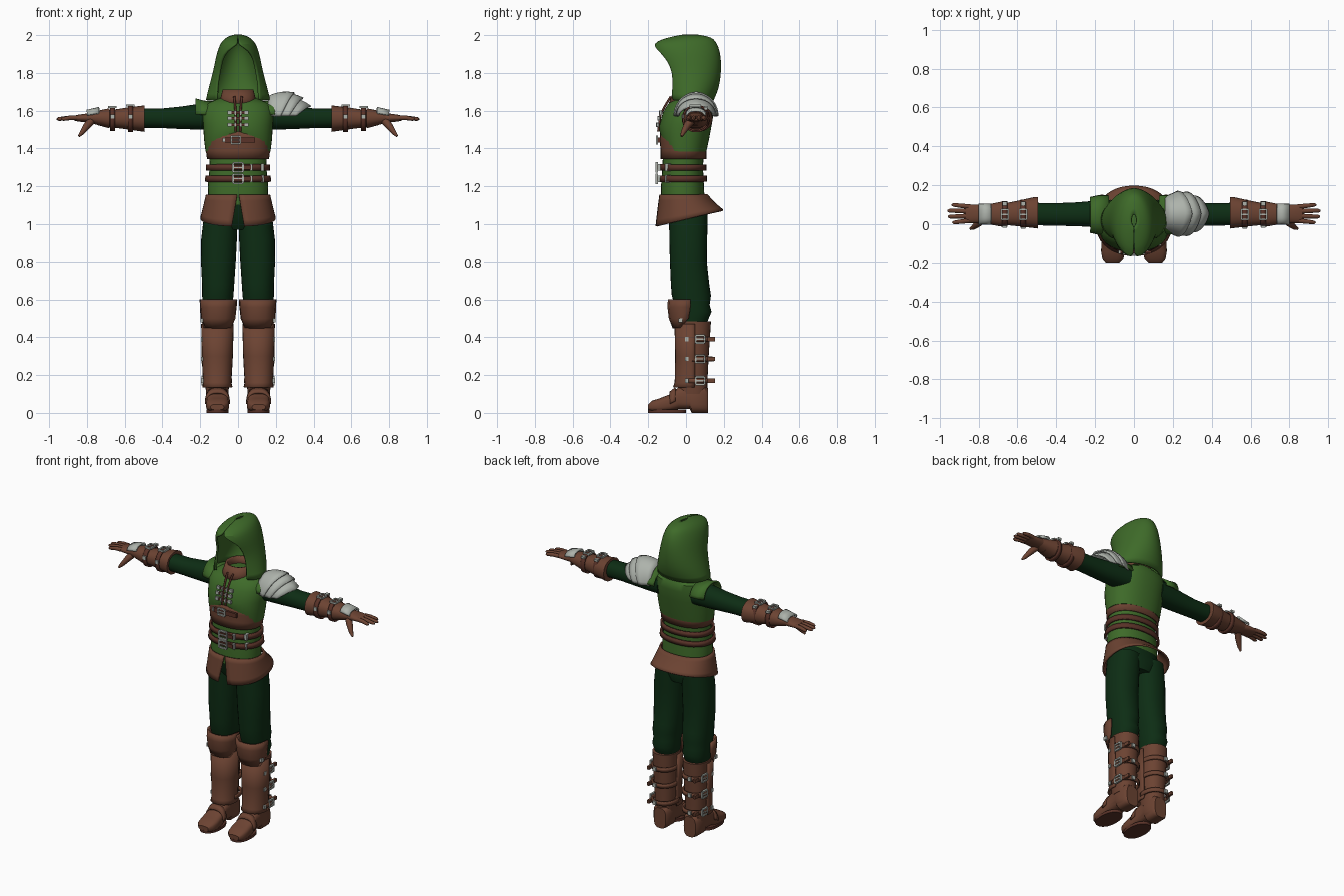
import bpy, bmesh
from math import sin, cos, radians, copysign
from mathutils import Vector

if "Cube" in bpy.data.objects:
    bpy.data.objects.remove(bpy.data.objects["Cube"])


def material(name, r, g, b):
    m = bpy.data.materials.new(name)
    m.use_nodes = True
    m.diffuse_color = (r, g, b, 1)
    bsdf = m.node_tree.nodes["Principled BSDF"]
    bsdf.inputs["Base Color"].default_value = (r, g, b, 1)
    bsdf.inputs["Roughness"].default_value = 0.8
    return m


GREEN = material("leaf green cloth", .048, .145, .022)
DARK = material("dark green cloth", .004, .026, .007)
LEATHER = material("brown leather", .15, .056, .032)
STRAP = material("dark strap leather", .10, .032, .021)
SILVER = material("dull silver", .42, .45, .41)
made = []


def finish(name, bm, mat, thick=0, mirror=False, sub=0):
    bmesh.ops.recalc_face_normals(bm, faces=bm.faces)
    me = bpy.data.meshes.new(name)
    bm.to_mesh(me)
    bm.free()
    me.materials.append(mat)
    ob = bpy.data.objects.new(name, me)
    bpy.context.collection.objects.link(ob)
    made.append(ob)
    if sub:
        ob.modifiers.new("smooth", 'SUBSURF').levels = sub
        ob.modifiers["smooth"].render_levels = sub
    if thick:
        s = ob.modifiers.new("thickness", 'SOLIDIFY')
        s.thickness, s.offset = thick, 0
    if mirror:
        ob.modifiers.new("mirror", 'MIRROR')
    return ob


def arc(h, u0, u1, v0, v1, axis='z', a0=0, a1=360, n=28, p=.9):
    """Rounded cross-section at h along axis; angle 0 is the low v side."""
    pts = []
    for i in range(n if a1 - a0 == 360 and a0 == 0 else n + 1):
        a = radians(a0 + (a1 - a0) * i / n)
        s, c = (copysign(abs(k) ** p, k) for k in (sin(a), cos(a)))
        u = (u0 + u1) / 2 + (u1 - u0) / 2 * s
        v = (v0 + v1) / 2 - (v1 - v0) / 2 * c
        pts.append(Vector({'z': (u, v, h), 'x': (h, u, v), 'y': (u, h, v)}[axis]))
    return pts


def skin(name, rows, mat, loop=True, caps=False, **kw):
    """Bridge rows of points with quads."""
    bm = bmesh.new()
    vs = [[bm.verts.new(p) for p in r] for r in rows]
    n = len(rows[0])
    for a, b in zip(vs, vs[1:]):
        for i in range(n if loop else n - 1):
            j = (i + 1) % n
            bm.faces.new((a[i], a[j], b[j], b[i]))
    if caps:
        bm.faces.new(vs[0])
        bm.faces.new(vs[-1])
    return finish(name, bm, mat, **kw)


def loft(name, rings, mat, axis='z', p=.9, n=28, **kw):
    return skin(name, [arc(*r, axis=axis, p=p, n=n) for r in rings], mat, caps=True, **kw)


def tube(name, path, radii, mat, n=10, **kw):
    path = [Vector(q) for q in path]
    rows = []
    for i, q in enumerate(path):
        d = path[min(i + 1, len(path) - 1)] - path[max(i - 1, 0)]
        rot = d.to_track_quat('Z', 'Y')
        rows.append([q + rot @ v for v in arc(0, -radii[i], radii[i], -radii[i], radii[i], n=n, p=1)])
    return skin(name, rows, mat, caps=True, **kw)


def boxes(name, parts, mat, **kw):
    bm = bmesh.new()
    for c, s in parts:
        for v in bmesh.ops.create_cube(bm, size=1)['verts']:
            v.co = Vector(c) + v.co * Vector(s)
    return finish(name, bm, mat, **kw)


def frame(c, w, h, plane):
    """Four bars and a prong forming a buckle in the given plane."""
    i, j = ('xyz'.index(k) for k in plane)
    out = []
    for du, dv, su, sv in ((w, 0, .009, 2 * h), (-w, 0, .009, 2 * h), (0, h, 2 * w, .009),
                           (0, -h, 2 * w, .009), (0, 0, 2 * w, .006)):
        q, s = list(c), [.012] * 3
        q[i] += du
        q[j] += dv
        s[i], s[j] = su, sv
        out.append((q, s))
    return out


# Tunic and vest
BODY = [(1.1, -.158, .158, -.13, .10), (1.2, -.16, .16, -.132, .095),
        (1.3, -.15, .15, -.125, .09), (1.4, -.155, .155, -.12, .095)]
loft("tunic", BODY, GREEN)


def body_at(z, grow):
    for a, b in zip(BODY, BODY[1:]):
        if a[0] <= z <= b[0]:
            f = (z - a[0]) / (b[0] - a[0])
            m = [p + (q - p) * f for p, q in zip(a, b)]
            return (z, m[1] - grow, m[2] + grow, m[3] - grow, m[4] + grow)


VEST = [(1.385, -.172, .172, -.128, .108), (1.45, -.18, .18, -.14, .122),
        (1.52, -.184, .184, -.141, .135), (1.59, -.188, .188, -.122, .147),
        (1.635, -.17, .17, -.095, .145), (1.665, -.10, .10, -.06, .12)]
rows = [arc(*r, n=40) for r in VEST]
for row, lift in ((rows[0], .085), (rows[1], .045)):
    for v in row:
        if v.y < -.02:
            v.z += lift * max(0, 1 - abs(v.x) / .165)
skin("vest", rows, GREEN, caps=True)
skin("under_bust_band", [arc(z, -w, w, -f, .104) for z, w, f in
     ((1.345, .16, .131), (1.39, .166, .131), (1.44, .169, .134), (1.5, .17, .134))], LEATHER, thick=.008)
# Shoulder wings over the sleeves
skin("vest_shoulder_wing", [arc(x, -r + .045, r + .05, 1.57 - h, 1.57 + h, 'x', 95, 265, 14)
     for x, r, h in ((.13, .095, .075), (.18, .095, .078), (.225, .085, .09))],
     GREEN, loop=False, thick=.01, mirror=True)

# Hood, open at the face
hood = [(1.655, .165, -.10, .14, 140), (1.72, .15, -.115, .17, 132), (1.80, .127, -.12, .18, 130),
        (1.87, .114, -.155, .18, 131), (1.92, .103, -.175, .172, 146), (1.95, .09, -.174, .16, 179),
        (1.975, .07, -.12, .145, 179), (1.99, .045, -.055, .11, 179), (1.998, .012, -.01, .05, 179)]
skin("hood", [arc(z, -w, w, f, b, 'z', 180 - a, 180 + a, 32, 1) for z, w, f, b, a in hood],
     GREEN, loop=False, thick=.012, sub=1)
skin("collar", [arc(z, -w, w, -f, .1) for z, w, f in
     ((1.635, .095, .085), (1.67, .085, .072), (1.71, .075, .058))], LEATHER, thick=.014)

# Skirt with a front slit and a hem that rises to the back
rows = []
for k in range(6):
    t = k / 5
    gap = 1 + 7 * t
    row = arc(1.155, -.165 - .03 * t, .165 + .03 * t, -.136 - .022 * t, .11 + .085 * t, 'z', gap, 360 - gap, 40)
    for v in row:
        v.z -= t * (.165 - .24 * (v.y + .15))
    rows.append(row)
skin("skirt", rows, LEATHER, loop=False, thick=.01)

# Belts with buckles
for z in (1.30, 1.24):
    skin("waist_belt", [arc(*body_at(z + d, .012)) for d in (-.016, .016)], STRAP, thick=.012)
    boxes("belt_buckle", frame((0, -.155, z), .026, .024, 'xz') +
          [((.07, -.142, z), (.014, .016, .036)), ((.13, -.095, z), (.016, .03, .038))], SILVER)
    boxes("belt_tongue", [((.02, -.149, z), (.10, .01, .024))], STRAP)
boxes("chest_strap", [((.01, -.143, 1.445), (.16, .014, .028))], STRAP)
boxes("chest_buckle", frame((-.012, -.153, 1.445), .024, .02, 'xz') + [((-.075, -.143, 1.445), (.012, .016, .02))], SILVER)

# Chest lacing
tube("chest_lace", [(.02, -.08, 1.675), (.016, -.105, 1.635), (.012, -.135, 1.58), (.012, -.147, 1.49)],
     [.006] * 4, STRAP, mirror=True)
for z, y in ((1.59, -.13), (1.56, -.14), (1.525, -.146)):
    boxes("lace_bar", [((0, y, z), (.09, .012, .014))], STRAP)
    boxes("lace_clasp", [((.045, y - .004, z), (.022, .014, .02)), ((.015, y - .006, z), (.008, .012, .024))],
          SILVER, mirror=True)

# Trousers
loft("trouser_hips", [(.97, -.09, .09, -.06, .10), (1.03, -.165, .165, -.10, .115), (1.13, -.155, .155, -.115, .095)], DARK)
loft("trouser_leg", [(.44, .045, .175, -.04, .10), (.5, .035, .18, -.045, .12), (.535, .03, .186, -.05, .135),
     (.57, .03, .185, -.06, .125), (.62, .024, .19, -.075, .132), (.68, .02, .19, -.08, .123),
     (.8, .012, .196, -.085, .11), (.92, .006, .195, -.088, .112), (1.06, .002, .178, -.09, .115)],
     DARK, mirror=True)

# Boots
loft("boot_shaft", [(.10, .052, .168, -.04, .113), (.16, .045, .175, -.045, .113), (.3, .038, .182, -.043, .12),
     (.42, .034, .184, -.045, .128), (.485, .032, .186, -.045, .132)], LEATHER, mirror=True)
loft("boot_foot", [(.116, .065, .15, 0, .13), (.10, .054, .163, 0, .145), (.03, .052, .166, 0, .15),
     (.02, .054, .164, .02, .15), (-.04, .054, .164, .02, .135), (-.085, .05, .167, .008, .098),
     (-.14, .047, .169, .004, .077), (-.18, .055, .162, .008, .064), (-.2, .075, .145, .016, .045)],
     LEATHER, axis='y', p=.65, mirror=True)
loft("boot_sole", [(0, .05, .168, -.2, .0), (.018, .05, .168, -.202, .0)], STRAP, mirror=True)
skin("instep_strap", [arc(y, .048, .17, -.06, t, 'y', 100, 260, 14, .7) for y, t in ((-.055, .13), (-.085, .106))],
     LEATHER, loop=False, thick=.012, mirror=True)
skin("shin_plate", [arc(z, a, b, f, .115, 'z', -100, 100, 16) for z, a, b, f in
     ((.135, .034, .184, -.064), (.16, .04, .18, -.055), (.3, .032, .187, -.052), (.47, .028, .19, -.056))],
     LEATHER, loop=False, thick=.01, mirror=True)
skin("knee_plate", [arc(z, a, b, f, .125, 'z', -g, g, 8, .85) for z, a, b, f, g in
     ((.45, .028, .188, -.065, 55), (.5, .02, .192, -.085, 88), (.56, .013, .196, -.092, 92),
      (.6, .01, .197, -.09, 92))], LEATHER, loop=False, thick=.012, mirror=True)
boxes("knee_stud", [((.192, -.03, .49), (.014, .022, .022))], SILVER, mirror=True)
for z in (.17, .285, .39):
    skin("boot_strap", [arc(z + d, .036, .186, -.04, .136, 'z', 70, 290, 18) for d in (-.013, .013)],
         LEATHER, loop=False, thick=.01, mirror=True)
    boxes("boot_buckle", frame((.186, .075, z), .024, .02, 'yz') + [((.189, .005, z), (.012, .018, .022)),
          ((.125, .142, z), (.022, .014, .024))], SILVER, mirror=True)
    boxes("boot_strap_end", [((.165, .128, z), (.014, .05, .022))], LEATHER, mirror=True)

# Sleeves
loft("sleeve", [(.12, -.02, .125, 1.5, 1.64), (.2, -.015, .12, 1.5, 1.637), (.3, -.01, .112, 1.503, 1.622),
     (.4, -.008, .108, 1.508, 1.612), (.53, -.005, .11, 1.51, 1.612)], DARK, axis='x', mirror=True)

# Bracers with straps and buckles
loft("bracer", [(.495, -.022, .14, 1.488, 1.628), (.51, -.02, .14, 1.49, 1.626), (.6, -.01, .12, 1.503, 1.615),
     (.64, -.006, .112, 1.508, 1.608), (.74, .0, .098, 1.522, 1.598)], LEATHER, axis='x', mirror=True)
loft("glove_cuff", [(.68, -.012, .116, 1.508, 1.612), (.695, -.01, .113, 1.51, 1.61),
     (.78, .006, .096, 1.535, 1.592)], LEATHER, axis='x', mirror=True)
for x, r in ((.57, .067), (.665, .06)):
    skin("bracer_strap", [arc(x + d, .053 - r, .053 + r, 1.558 - r, 1.558 + r, 'x') for d in (-.013, .013)],
         STRAP, thick=.01, mirror=True)
    boxes("bracer_buckle", frame((x, .05, 1.56 + r), .018, .026, 'xy') +
          [((x, .05 - r, 1.57), (.022, .014, .022)), ((x, .105, 1.55 + r), (.024, .02, .014))], SILVER, mirror=True)

# Gloved hands
loft("palm", [(.75, .012, .092, 1.532, 1.592), (.8, .005, .1, 1.538, 1.585), (.85, .006, .102, 1.543, 1.578),
     (.868, .01, .1, 1.548, 1.573)], LEATHER, axis='x', mirror=True)
for k, tip in enumerate((.935, .957, .96, .938)):
    y = .018 + k * .024
    tube("finger", [(.85, y, 1.562), (.89, y + (k - 1.5) * .003, 1.562), (tip - .01, y + (k - 1.5) * .006, 1.556),
         (tip, y + (k - 1.5) * .006, 1.555)], [.013, .012, .010, .004], LEATHER, mirror=True)
tube("thumb", [(.775, .03, 1.55), (.80, .005, 1.52), (.825, -.015, 1.485), (.842, -.024, 1.465)],
     [.022, .019, .013, .006], LEATHER, mirror=True)
skin("hand_plate", [arc(x, .0, .104, 1.51, t, 'x', 110, 250, 10, .75) for x, t in ((.735, 1.615), (.8, 1.6))],
     SILVER, loop=False, thick=.01, mirror=True)

# Layered plate on the left shoulder
for x0, x1, r0, r1, t0, t1 in ((.16, .30, .085, .115, 1.675, 1.693), (.22, .345, .105, .11, 1.685, 1.665),
                               (.26, .385, .10, .09, 1.67, 1.622)):
    rows = []
    for k in range(5):
        t = k / 4
        r, top = r0 + (r1 - r0) * t, t0 + (t1 - t0) * t + .012 * sin(3.14 * t)
        row = arc(x0 + (x1 - x0) * t, .053 - r, .053 + r, 3.15 - top, top, 'x', 88, 272, 20, 1)
        for i, v in enumerate(row):
            v.x -= .075 * t * abs(i / 10 - 1) ** 1.3
        rows.append(row)
    skin("shoulder_plate", rows, SILVER, loop=False, thick=.008)

# Smooth shading with sharp edges kept
bpy.ops.object.select_all(action='DESELECT')
for ob in made:
    ob.select_set(True)
bpy.context.view_layer.objects.active = made[0]
bpy.ops.object.shade_smooth_by_angle(angle=radians(40))
